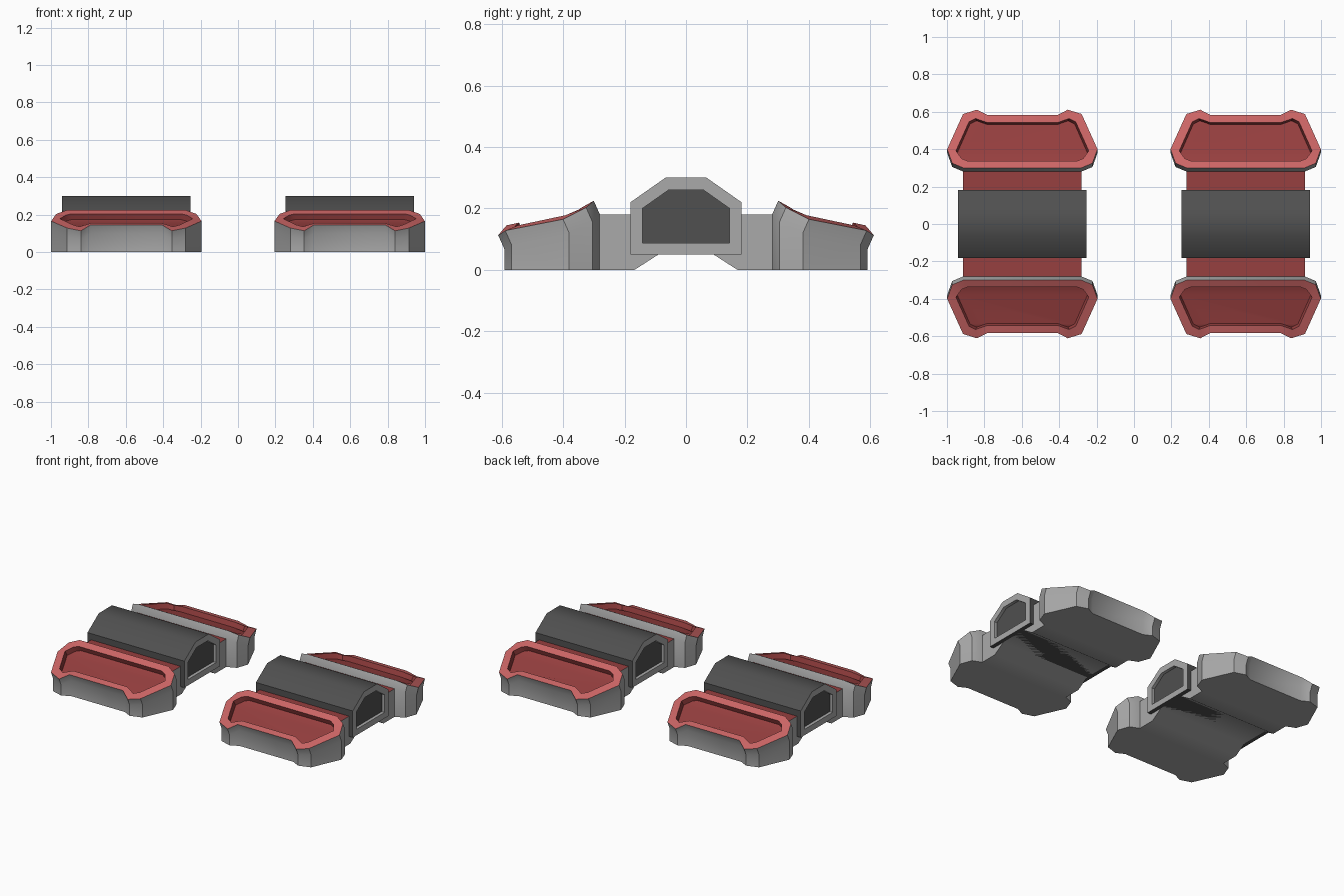
import bpy, bmesh, math

if "Cube" in bpy.data.objects:
    bpy.data.objects.remove(bpy.data.objects["Cube"])


def material(name, r, g, b):
    m = bpy.data.materials.new(name)
    m.diffuse_color = (r, g, b, 1)
    m.use_nodes = True
    m.node_tree.nodes["Principled BSDF"].inputs["Base Color"].default_value = m.diffuse_color
    return m


GREY = material("body_grey", 0.40, 0.40, 0.40)
RIM = material("light_red", 0.60, 0.13, 0.13)
RED = material("deep_red", 0.31, 0.05, 0.05)
DARK = material("dark_grey", 0.08, 0.08, 0.08)


def finish(name, bm, mats, x):
    bmesh.ops.recalc_face_normals(bm, faces=bm.faces)
    me = bpy.data.meshes.new(name)
    bm.to_mesh(me)
    bm.free()
    for m in mats:
        me.materials.append(m)
    ob = bpy.data.objects.new(name, me)
    bpy.context.collection.objects.link(ob)
    ob.location.x = x
    bpy.ops.object.select_all(action='DESELECT')
    ob.select_set(True)
    bpy.context.view_layer.objects.active = ob
    bpy.ops.object.shade_smooth_by_angle(angle=math.radians(38))
    return ob


def bridge(bm, a, b, mat):
    n = len(a)
    for i in range(n):
        j = (i + 1) % n
        bm.faces.new((a[i], a[j], b[j], b[i])).material_index = mat


# Half outlines of the pad rim (right half, from inner edge to outer edge)
OUTER = [(.315, .300, .225), (.375, .325, .203), (.402, .400, .165),
         (.317, .588, .128), (.243, .611, .113), (.190, .584, .145)]
INNER = [(.295, .338, .204), (.325, .350, .196), (.355, .392, .178),
         (.285, .547, .145), (.250, .564, .135), (.190, .543, .154)]


def pad(name, x, side):
    bm = bmesh.new()

    def ring(half):
        pts = half + [(-px, py, pz) for px, py, pz in reversed(half)]
        return [bm.verts.new((px, py * side, pz)) for px, py, pz in pts]

    def cap(r, mat):
        for ids in ((0, 1, 10, 11), (1, 2, 9, 10), (2, 3, 5, 6, 8, 9),
                    (3, 4, 5), (6, 7, 8)):
            bm.faces.new([r[i] for i in ids]).material_index = mat

    base = ring([(px, py - .02, 0) for px, py, pz in OUTER])
    wall = ring([(px, py - .02, pz - .045) for px, py, pz in OUTER])
    outer = ring(OUTER)
    inner = ring(INNER)
    floor = ring([(px * .98, py - .012, pz - .03) for px, py, pz in INNER])
    cap(base, 0)
    bridge(bm, base, wall, 0)
    bridge(bm, wall, outer, 0)
    bridge(bm, outer, inner, 1)
    bridge(bm, inner, floor, 2)
    cap(floor, 2)
    finish(name, bm, (GREY, RIM, RED), x)


def link_bar(name, x):
    bm = bmesh.new()
    prof = [(-.282, .18), (-.282, 0), (-.168, 0), (-.09, .05),
            (.09, .05), (.168, 0), (.282, 0), (.282, .18)]
    a, b = [[bm.verts.new((s * .317, y, z)) for y, z in prof] for s in (-1, 1)]
    bridge(bm, a, b, 0)
    for r in (a, b):
        bm.faces.new((r[0], r[1], r[2], r[3]))
        bm.faces.new((r[4], r[5], r[6], r[7]))
        bm.faces.new((r[0], r[3], r[4], r[7]))
    for f in bm.faces:
        if all(v.co.z > .17 for v in f.verts):
            f.material_index = 1
    finish(name, bm, (GREY, RED), x)


def cover(name, x):
    bm = bmesh.new()

    def ring(px, w, z0, z1, t, z2):
        prof = [(-w, z0), (w, z0), (w, z1), (t, z2), (-t, z2), (-w, z1)]
        return [bm.verts.new((px, y, z)) for y, z in prof]

    # Dark shell, grey end frames, dark sunken end panels
    ends = []
    for s in (-1, 1):
        out = ring(s * .343, .181, .05, .22, .067, .30)
        lip = ring(s * .343, .142, .088, .20, .057, .26)
        deep = ring(s * .323, .142, .088, .20, .057, .26)
        bridge(bm, out, lip, 1)
        bridge(bm, lip, deep, 1)
        bm.faces.new(deep).material_index = 0
        ends.append(out)
    bridge(bm, ends[0], ends[1], 0)
    finish(name, bm, (DARK, GREY), x)


# Two matching units, left and right
for label, x in (("left", -.597), ("right", .597)):
    pad(label + "_front_pad", x, -1)
    pad(label + "_back_pad", x, 1)
    link_bar(label + "_link_bar", x)
    cover(label + "_centre_cover", x)
